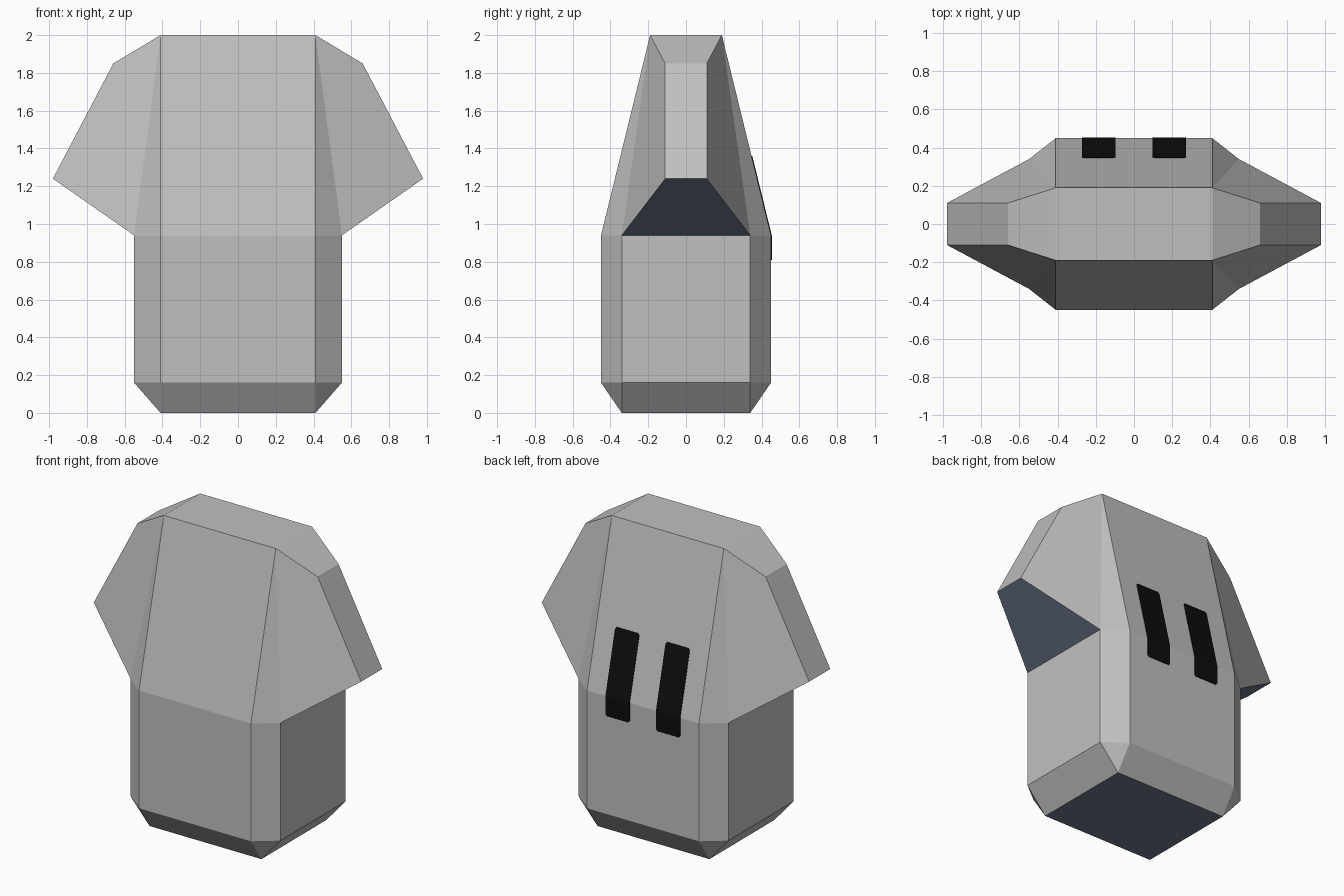
import bpy, bmesh

if "Cube" in bpy.data.objects:
    bpy.data.objects.remove(bpy.data.objects["Cube"])


def material(name, rgb):
    m = bpy.data.materials.new(name)
    m.diffuse_color = (*rgb, 1)
    m.use_nodes = True
    m.node_tree.nodes["Principled BSDF"].inputs["Base Color"].default_value = m.diffuse_color
    return m


GREY = material("light_grey", (0.53, 0.53, 0.53))
SLATE = material("slate_underside", (0.15, 0.18, 0.25))
BLACK = material("black", (0.004, 0.004, 0.004))


def finish(name, bm, *mats):
    me = bpy.data.meshes.new(name)
    bm.to_mesh(me)
    bm.free()
    for m in mats:
        me.materials.append(m)
    ob = bpy.data.objects.new(name, me)
    bpy.context.collection.objects.link(ob)
    return ob


# Key levels and corners of one quarter of the body (+x, -y)
FX, SX, FY, SY = 0.41, 0.55, -0.45, -0.34      # octagonal section
Z0, Z1, Z2, Z3 = 0.0, 0.16, 0.94, 2.0
TOP = (FX, -0.19, Z3)
SHOULDER = (0.66, -0.11, 1.85)
TIP = (0.98, -0.11, 1.24)
FOOT, LOW_F, LOW_S = (FX, SY, Z0), (FX, FY, Z1), (SX, SY, Z1)
MID_F, MID_S = (FX, FY, Z2), (SX, SY, Z2)


def to_x0(p):
    return (0, p[1], p[2])


def to_y0(p):
    return (p[0], 0, p[2])


def front_strip(a, b):
    return [to_x0(a), a, b, to_x0(b)]


def side_strip(a, b):
    return [to_y0(a), a, b, to_y0(b)]


panels = [
    [(0, 0, Z0), to_y0(FOOT), FOOT, to_x0(FOOT)],      # bottom
    [(0, 0, Z3), to_y0(TOP), TOP, to_x0(TOP)],         # top
    [FOOT, LOW_F, LOW_S],                              # foot corner
    [LOW_F, LOW_S, MID_S, MID_F],                      # body corner
    [MID_F, MID_S, TOP],                               # upper corner
    [TOP, MID_S, TIP, SHOULDER],                       # wing cheek
]
panels += [front_strip(a, b) for a, b in ((FOOT, LOW_F), (LOW_F, MID_F), (MID_F, TOP))]
panels += [side_strip(a, b) for a, b in ((FOOT, LOW_S), (LOW_S, MID_S), (MID_S, TIP),
                                         (TIP, SHOULDER), (SHOULDER, TOP))]

# Body: mirror the quarter both ways and weld it
bm = bmesh.new()
for sx in (1, -1):
    for sy in (1, -1):
        for p in panels:
            bm.faces.new([bm.verts.new((x * sx, y * sy, z)) for x, y, z in p])
bmesh.ops.remove_doubles(bm, verts=bm.verts[:], dist=0.001)
bmesh.ops.dissolve_limit(bm, angle_limit=0.02, verts=bm.verts[:], edges=bm.edges[:])
bmesh.ops.recalc_face_normals(bm, faces=bm.faces[:])
for f in bm.faces:
    f.normal_update()
    f.material_index = 1 if f.normal.z < -0.75 else 0   # undersides are slate
finish("body", bm, GREY, SLATE)


# Back stripes: thin plates that follow the bend of the back, corners clipped
def back_y(z):
    return -FY - max(0, z - Z2) * (TOP[1] - FY) / (Z3 - Z2)


rows = [(0.81, 0.078), (0.822, 0.088), (Z2, 0.088), (1.348, 0.088), (1.36, 0.078)]
for side, cx in (("left", -0.185), ("right", 0.185)):
    bm = bmesh.new()
    grid = [[[bm.verts.new((cx + s * w, back_y(z) + off, z)) for s in (-1, 1)]
             for z, w in rows] for off in (-0.002, 0.004)]
    inner, outer = grid
    for i in range(len(rows) - 1):
        for g in grid:
            bm.faces.new([g[i][0], g[i][1], g[i + 1][1], g[i + 1][0]])
        for s in (0, 1):
            bm.faces.new([inner[i][s], outer[i][s], outer[i + 1][s], inner[i + 1][s]])
    for i in (0, -1):
        bm.faces.new([inner[i][0], inner[i][1], outer[i][1], outer[i][0]])
    bmesh.ops.recalc_face_normals(bm, faces=bm.faces[:])
    finish("back_stripe_" + side, bm, BLACK)
